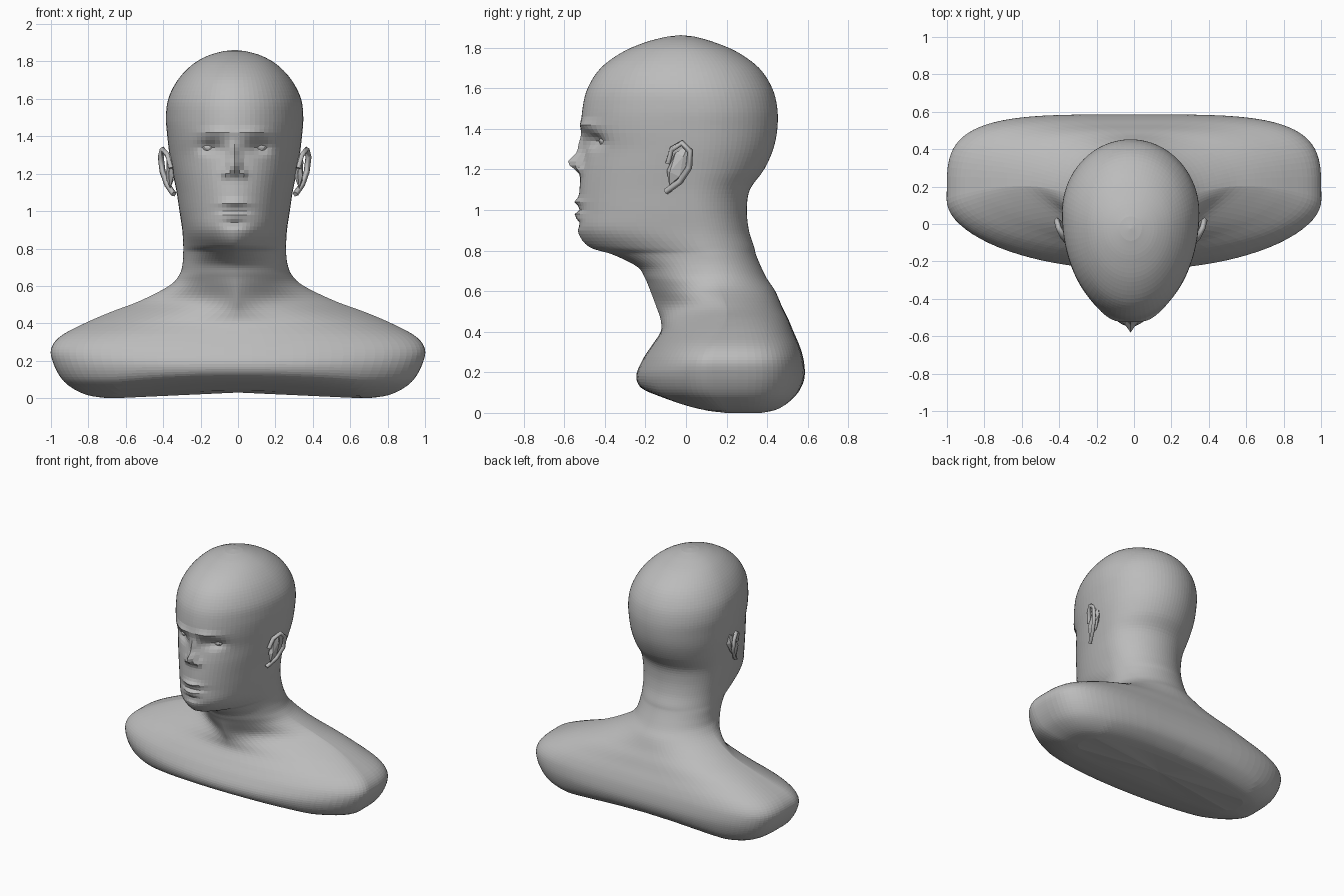
import bpy, bmesh, math
from mathutils import Vector

if "Cube" in bpy.data.objects:
    bpy.data.objects.remove(bpy.data.objects["Cube"])

SHIFT = -.018   # the head sits slightly to its right
SIDES = 84
STEPS = 5

skin = bpy.data.materials.new("plain_grey")
skin.use_nodes = True
GREY = (.5, .5, .5, 1)
skin.diffuse_color = GREY
skin.node_tree.nodes["Principled BSDF"].inputs["Base Color"].default_value = GREY

# Horizontal sections: height, half width, front y, widest y, back y
SECTIONS = [
    (0, .7, .1, .25, .42), (.015, .8, 0, .2, .48), (.05, .88, -.14, .17, .53),
    (.1, .94, -.22, .14, .565), (.18, .985, -.245, .13, .585), (.26, 1, -.215, .13, .58),
    (.33, .95, -.17, .15, .56), (.4, .82, -.125, .18, .53), (.46, .68, -.125, .2, .505),
    (.52, .52, -.145, .2, .475), (.6, .36, -.175, .17, .44), (.66, .3, -.2, .14, .4),
    (.72, .28, -.24, .12, .37), (.78, .275, -.36, .1, .345), (.82, .275, -.48, .08, .335),
    (.9, .28, -.535, .06, .31), (1, .295, -.53, .04, .3), (1.1, .31, -.525, .04, .315),
    (1.2, .33, -.515, .05, .385), (1.3, .348, -.5, .06, .43), (1.4, .36, -.515, .06, .45),
    (1.5, .367, -.51, .06, .45), (1.6, .355, -.485, .04, .425), (1.7, .305, -.42, .02, .36),
    (1.78, .23, -.31, 0, .25), (1.83, .145, -.19, -.02, .13), (1.855, .06, -.09, -.02, .04),
]

# Face relief: x, z, x spread, z spread, push along y (mirrored when x is not 0)
FACE = [
    (.13, 1.34, .06, .035, .045),    # eye sockets
    (.1, 1.42, .08, .022, -.018),    # brows
    (0, 1.235, .03, .04, -.07),      # nose tip
    (0, 1.31, .024, .05, -.03),      # nose bridge
    (.045, 1.2, .02, .022, -.025),   # nostrils
    (0, 1.04, .07, .018, -.022),     # upper lip
    (0, .975, .06, .018, -.018),     # lower lip
    (0, 1.008, .08, .01, .016),      # mouth line
    (0, .93, .06, .02, .015),        # chin crease
]


def bell(value, middle, spread):
    return math.exp(-((value - middle) / spread) ** 2)


def ramp(value, low, high):
    t = min(max((value - low) / (high - low), 0), 1)
    return t * t * (3 - 2 * t)


def spline(p, q, r, s, t):
    """Smooth interpolation from q to r."""
    return q + .5 * t * (r - p + t * (2 * p - 5 * q + 4 * r - s + t * (3 * (q - r) + s - p)))


def signed_power(value, power):
    return math.copysign(abs(value) ** power, value)


def relief(x, z):
    push = 0
    for fx, fz, sx, sz, depth in FACE:
        for side in ((-1, 1) if fx else (1,)):
            push += depth * bell(x, fx * side, sx) * bell(z, fz, sz)
    return push


def section_points(z, width, front, middle, back):
    """One egg-shaped outline, with its own roundness at front and back."""
    front_round = 2 - .8 * bell(z, .52, .12) - .4 * bell(z, .8, .07)
    back_round = 4 - 2 * ramp(z, .25, .6)
    for i in range(SIDES):
        a = math.tau * i / SIDES
        s, c = math.sin(a), math.cos(a)
        power = 2 / (back_round if s > 0 else front_round)
        x = width * signed_power(c, power)
        depth = back - middle if s > 0 else middle - front
        y = middle + depth * signed_power(s, power)
        if s < 0:
            y += relief(x, z)
        arch = .04 * max(0, 1 - (x / .65) ** 2) * (1 - ramp(z, .02, .2))
        yield Vector((x + SHIFT * ramp(z, .4, .8), y, z + arch))


def finish(bm, name):
    bmesh.ops.recalc_face_normals(bm, faces=bm.faces)
    mesh = bpy.data.meshes.new(name)
    bm.to_mesh(mesh)
    bm.free()
    obj = bpy.data.objects.new(name, mesh)
    bpy.context.collection.objects.link(obj)
    mesh.materials.append(skin)
    return obj


# Head, neck and shoulders in one skin
def build_bust():
    bm = bmesh.new()
    rows = []
    last = len(SECTIONS) - 1
    for k in range(last):
        keys = [SECTIONS[min(max(k + d, 0), last)] for d in (-1, 0, 1, 2)]
        for step in range(STEPS):
            rows.append([spline(*col, step / STEPS) for col in zip(*keys)])
    rows.append(SECTIONS[last])
    rings = [[bm.verts.new(p) for p in section_points(*row)] for row in rows]
    for low, high in zip(rings, rings[1:]):
        for i in range(SIDES):
            j = (i + 1) % SIDES
            bm.faces.new((low[i], low[j], high[j], high[i]))
    # close the base and the crown with fans
    for ring, tip in ((rings[0], (0, .26, .03)), (rings[-1], (SHIFT, -.025, 1.862))):
        centre = bm.verts.new(tip)
        for i in range(SIDES):
            bm.faces.new((ring[i], ring[(i + 1) % SIDES], centre))
    return finish(bm, "head_and_shoulders")


def build_ball(name, centre, size, tilt=0, detail=2):
    bm = bmesh.new()
    bmesh.ops.create_icosphere(bm, subdivisions=detail, radius=1)
    obj = finish(bm, name)
    obj.location, obj.scale, obj.rotation_euler = centre, size, (tilt, 0, 0)
    return obj


# Ear rim swept along a path, on low-poly flat faces
EAR_RIM = [(.34, -.09, 1.23), (.36, -.07, 1.3), (.385, -.02, 1.33), (.395, .02, 1.29),
           (.385, .015, 1.21), (.36, -.03, 1.14), (.325, -.1, 1.09)]


def build_ear_rim(name, side):
    curve = bpy.data.curves.new(name, "CURVE")
    curve.dimensions = "3D"
    curve.bevel_depth = .016
    curve.bevel_resolution = 0
    curve.use_fill_caps = True
    path = curve.splines.new("POLY")
    path.points.add(len(EAR_RIM) - 1)
    for point, (x, y, z) in zip(path.points, EAR_RIM):
        point.co = (x * side + SHIFT, y, z, 1)
    curve.materials.append(skin)
    bpy.context.collection.objects.link(bpy.data.objects.new(name, curve))


build_bust()
for label, side in (("left", 1), ("right", -1)):
    build_ear_rim(label + "_ear_rim", side)
    build_ball(label + "_ear_bowl", (.345 * side + SHIFT, -.035, 1.22),
               (.025, .05, .11), -.45, 1)
    build_ball(label + "_eye", (.13 * side + SHIFT, -.385, 1.34), (.05, .045, .03))
